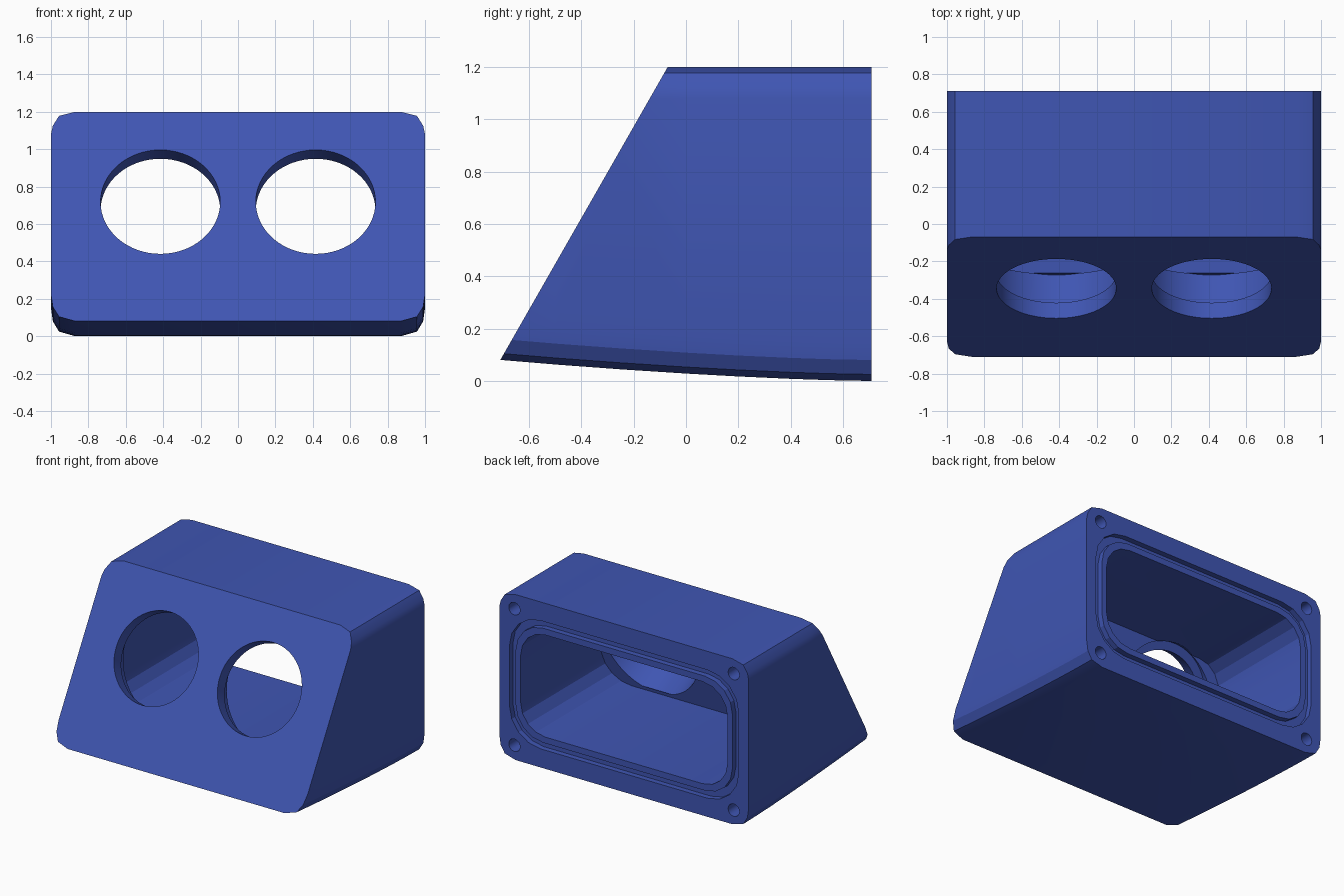
import bpy, bmesh, math
from mathutils import Vector, Matrix

if "Cube" in bpy.data.objects:
    bpy.data.objects.remove(bpy.data.objects["Cube"])

blue = bpy.data.materials.new("blue")
blue.diffuse_color = (0.05, 0.092, 0.45, 1)
blue.use_nodes = True
blue.node_tree.nodes["Principled BSDF"].inputs["Base Color"].default_value = blue.diffuse_color


def finish(bm, name):
    bmesh.ops.recalc_face_normals(bm, faces=bm.faces[:])
    me = bpy.data.meshes.new(name)
    bm.to_mesh(me)
    bm.free()
    me.materials.append(blue)
    ob = bpy.data.objects.new(name, me)
    bpy.context.collection.objects.link(ob)
    return ob


def loft(name, rings, cut=None):
    """Skin closed rings of 3D points; optionally slice off one end by a plane."""
    bm = bmesh.new()
    vs = [[bm.verts.new(p) for p in r] for r in rings]
    n = len(vs[0])
    for a, b in zip(vs, vs[1:]):
        for i in range(n):
            bm.faces.new((a[i], a[(i + 1) % n], b[(i + 1) % n], b[i]))
    bm.faces.new(vs[0])
    bm.faces.new(vs[-1])
    bmesh.ops.recalc_face_normals(bm, faces=bm.faces[:])
    if cut:
        res = bmesh.ops.bisect_plane(bm, geom=bm.verts[:] + bm.edges[:] + bm.faces[:],
                                     plane_co=cut[0], plane_no=cut[1], clear_outer=True)
        edges = [e for e in res["geom_cut"] if isinstance(e, bmesh.types.BMEdge)]
        bmesh.ops.edgeloop_fill(bm, edges=edges)
    return finish(bm, name)


def rounded(w, z0, z1, r, seg=4):
    """Rounded rectangle in x, z."""
    pts = []
    for cx, cz, a0 in ((w - r, z1 - r, 0), (r - w, z1 - r, 90),
                       (r - w, z0 + r, 180), (w - r, z0 + r, 270)):
        for i in range(seg + 1):
            a = math.radians(a0 + 90 * i / seg)
            pts.append((cx + r * math.cos(a), cz + r * math.sin(a)))
    return pts


def prism(name, pts, y0, y1, cut=None):
    return loft(name, [[(x, y, z) for x, z in pts] for y in (y0, y1)], cut)


def cylinder(name, start, axis, r, length, seg=64):
    bm = bmesh.new()
    axis = Vector(axis).normalized()
    m = Matrix.Translation(Vector(start) + axis * length / 2) @ \
        axis.to_track_quat('Z', 'Y').to_matrix().to_4x4()
    bmesh.ops.create_cone(bm, cap_ends=True, segments=seg, radius1=r, radius2=r,
                          depth=length, matrix=m)
    return finish(bm, name)


def subtract(ob, cutter):
    cutter.hide_render = True
    mod = ob.modifiers.new("cut", 'BOOLEAN')
    mod.operation = 'DIFFERENCE'
    mod.solver = 'EXACT'
    mod.object = cutter
    bpy.context.view_layer.objects.active = ob
    bpy.ops.object.modifier_apply(modifier=mod.name)
    bpy.data.objects.remove(cutter)


# Housing: chamfer-cornered section, gently rising underside, sloping front
def section(y):
    d = 0.08 * (max(0, 0.71 - y) / 1.42) ** 1.5
    half = [(0.87, d), (0.957, d + 0.025), (0.99, d + 0.08), (1, d + 0.15),
            (1, 1.08), (0.99, 1.125), (0.957, 1.178), (0.87, 1.2)]
    return [(x, y, z) for x, z in half] + [(-x, y, z) for x, z in reversed(half)]


slope = Vector((0, -1.12, 0.64)).normalized()      # outward normal of the front
housing = loft("housing", [section(y) for y in (-0.85, -0.5, -0.25, 0, 0.2, 0.4, 0.55, 0.71)],
               (Vector((0, -0.71, 0.08)), slope))

# Inner cavity, open at the back, with a steep front wall
subtract(housing, prism("cavity_cutter", rounded(0.83, 0.23, 0.97, 0.2), -0.8, 0.9,
                        (Vector((0, -0.27, 0.23)), Vector((0, -0.74, 0.19)))))

# Seal groove around the back opening
groove = prism("groove_cutter", rounded(0.92, 0.135, 1.065, 0.25), 0.67, 0.8)
subtract(groove, prism("groove_core", rounded(0.87, 0.185, 1.015, 0.22), 0.5, 0.9))
subtract(housing, groove)

# Two round front openings, each with a thin lip and a wider bore behind it
for s in (-1, 1):
    c = Vector((s * 0.415, -0.345, 0.718))
    subtract(housing, cylinder("bore_cutter", c - slope * 0.095, -slope, 0.38, 0.205))
    subtract(housing, cylinder("opening_cutter", c + slope * 0.2, -slope, 0.32, 0.45))

# Screw holes in the back corners
for x in (-0.88, 0.88):
    for z in (0.105, 1.095):
        subtract(housing, cylinder("screw_cutter", (x, 0.9, z), (0, -1, 0), 0.045, 0.4, 24))

bpy.ops.object.select_all(action='DESELECT')
housing.select_set(True)
bpy.context.view_layer.objects.active = housing
bpy.ops.object.shade_smooth_by_angle(angle=math.radians(20))
